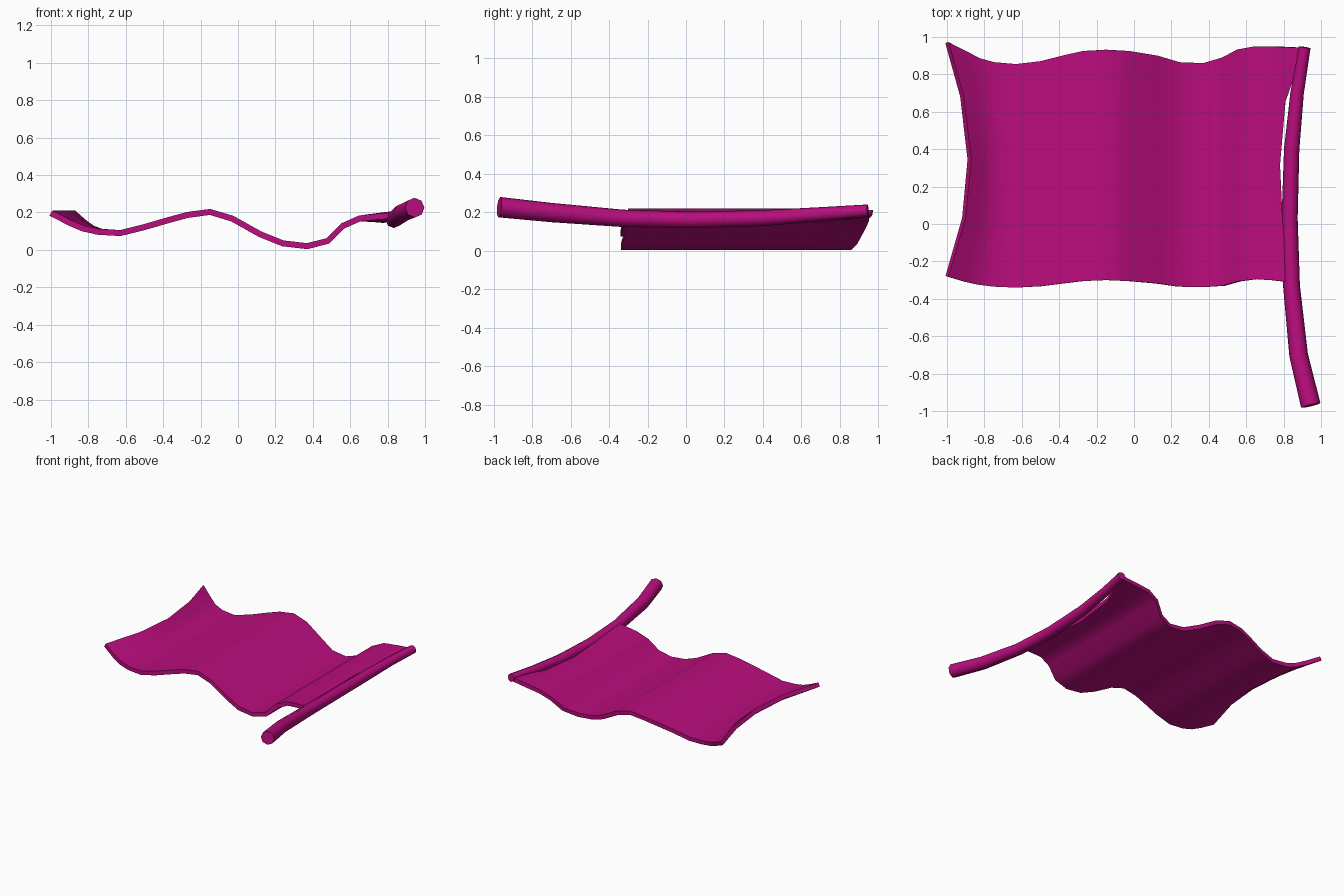
import bpy

cube = bpy.data.objects.get("Cube")
if cube:
    bpy.data.objects.remove(cube, do_unlink=True)

# Single cloth colour
COLOUR = (0.49, 0.004, 0.205, 1)
magenta = bpy.data.materials.new("magenta")
magenta.use_nodes = True
magenta.diffuse_color = COLOUR
magenta.node_tree.nodes["Principled BSDF"].inputs["Base Color"].default_value = COLOUR


def finish(obj, angle):
    """Apply modifiers, give the colour and smooth the soft edges."""
    bpy.ops.object.select_all(action="DESELECT")
    obj.select_set(True)
    bpy.context.view_layer.objects.active = obj
    bpy.ops.object.convert(target="MESH")
    obj = bpy.context.object
    obj.data.materials.clear()
    obj.data.materials.append(magenta)
    bpy.ops.object.shade_smooth_by_angle(angle=angle)


# Wave profile of the cloth: x, height, front y, back y
wave = [
    (-1.0, .197, -.28, .97), (-.9, .145, -.31, .92), (-.83, .115, -.325, .885),
    (-.75, .097, -.335, .865), (-.63, .09, -.34, .855), (-.5, .122, -.333, .87),
    (-.38, .157, -.318, .9), (-.27, .187, -.305, .925), (-.15, .203, -.3, .932),
    (-.03, .167, -.305, .925), (.12, .083, -.318, .9), (.24, .035, -.335, .865),
    (.37, .02, -.338, .86), (.48, .048, -.33, .89), (.56, .128, -.307, .933),
    (.65, .168, -.295, .95), (.73, .177, -.3, .948), (.81, .183, -.31, .942),
]
# Side edges along the length: fraction, left x, right x, right-hand height
rows = [
    (0, -1.0, .82, .183), (.25, -.91, .795, .165), (.5, -.88, .78, .16),
    (.77, -.92, .81, .17), (1, -1.0, .91, .2),
]
LEFT, RIGHT = -.7, .65
verts, faces = [], []
for t, left, right, height in rows:
    for x, z, front, back in wave:
        y = front + (back - front) * t
        if x < LEFT:
            x = LEFT + (x - LEFT) * (left - LEFT) / (-1 - LEFT)
        elif x > RIGHT:
            k = (x - RIGHT) / (.81 - RIGHT)
            x, z = RIGHT + k * (right - RIGHT), z + k * (height - .183)
        verts.append((x, y, z))
n = len(wave)
for r in range(len(rows) - 1):
    for c in range(n - 1):
        a = r * n + c
        faces.append((a, a + 1, a + n + 1, a + n))

mesh = bpy.data.meshes.new("flag_cloth")
mesh.from_pydata(verts, [], faces)
cloth = bpy.data.objects.new("flag_cloth", mesh)
bpy.context.collection.objects.link(cloth)
solid = cloth.modifiers.new("thickness", "SOLIDIFY")
solid.thickness = .032
solid.offset = 0
finish(cloth, .7)

# Bowed, tapering eight-sided pole: x, y, z, radius
path = [
    (.945, -.97, .226, .053), (.88, -.7, .198, .05), (.842, -.33, .168, .045),
    (.832, .03, .16, .043), (.843, .4, .169, .041), (.872, .7, .19, .036),
    (.912, .945, .208, .032),
]
curve = bpy.data.curves.new("flag_pole", "CURVE")
curve.dimensions = "3D"
curve.bevel_depth = 1
curve.bevel_resolution = 2
curve.use_fill_caps = True
spline = curve.splines.new("POLY")
spline.points.add(len(path) - 1)
for point, (x, y, z, radius) in zip(spline.points, path):
    point.co = (x, y, z, 1)
    point.radius = radius
pole = bpy.data.objects.new("flag_pole", curve)
bpy.context.collection.objects.link(pole)
finish(pole, .9)
